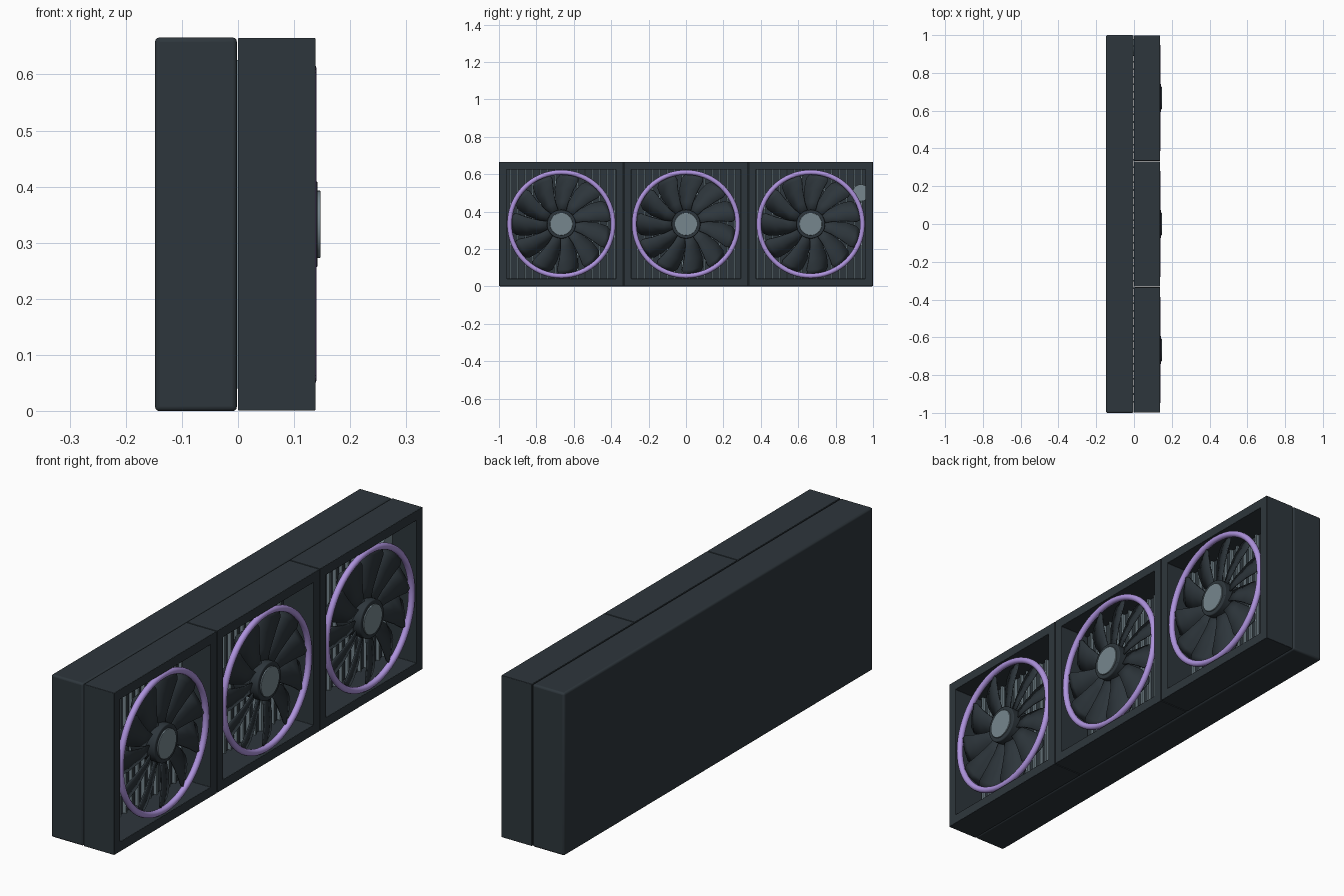
import bpy, bmesh
from math import sin, cos, pi, radians
from mathutils import Matrix, Vector

cube = bpy.data.objects.get("Cube")
if cube:
    bpy.data.objects.remove(cube, do_unlink=True)


def material(name, rgb):
    m = bpy.data.materials.new(name)
    m.use_nodes = True
    m.diffuse_color = (*rgb, 1)
    m.node_tree.nodes["Principled BSDF"].inputs["Base Color"].default_value = (*rgb, 1)
    return m


charcoal = material("charcoal", (0.027, 0.037, 0.045))
grey = material("steel grey", (0.18, 0.24, 0.27))
purple = material("purple", (0.42, 0.29, 0.72))

MID_Z = 0.333
PITCH = 2 / 3


def finish(name, bm, mat, bevel=0, smooth=False):
    bmesh.ops.recalc_face_normals(bm, faces=bm.faces)
    mesh = bpy.data.meshes.new(name)
    bm.to_mesh(mesh)
    bm.free()
    mesh.materials.append(mat)
    ob = bpy.data.objects.new(name, mesh)
    bpy.context.collection.objects.link(ob)
    if bevel:
        mod = ob.modifiers.new("soft edges", 'BEVEL')
        mod.width, mod.segments, mod.limit_method = bevel, 3, 'ANGLE'
    if smooth:
        bpy.ops.object.select_all(action='DESELECT')
        ob.select_set(True)
        bpy.context.view_layer.objects.active = ob
        bpy.ops.object.shade_smooth_by_angle(angle=radians(40))
    return ob


def add_box(bm, lo, hi):
    lo, hi = Vector(lo), Vector(hi)
    m = Matrix.Translation((lo + hi) / 2) @ Matrix.Diagonal((*(hi - lo), 1))
    bmesh.ops.create_cube(bm, size=1, matrix=m)


def disc(name, mat, y, z, radius, x0, x1, bevel=0):
    bm = bmesh.new()
    m = Matrix.Translation(((x0 + x1) / 2, y, z)) @ Matrix.Rotation(pi / 2, 4, 'Y')
    bmesh.ops.create_cone(bm, cap_ends=True, segments=48, radius1=radius,
                          radius2=radius, depth=x1 - x0, matrix=m)
    return finish(name, bm, mat, bevel, True)


def fan_frame(name, y):
    # square tube: outer and inner loops joined at both ends
    bm = bmesh.new()
    rings = []
    for x, half in ((0, 0.332), (0.138, 0.332), (0.138, 0.292), (0, 0.292)):
        rings.append([bm.verts.new((x, y + half * a, MID_Z + half * b))
                      for a, b in ((-1, -1), (1, -1), (1, 1), (-1, 1))])
    for k in range(4):
        a, b = rings[k], rings[(k + 1) % 4]
        for i in range(4):
            j = (i + 1) % 4
            bm.faces.new((a[i], a[j], b[j], b[i]))
    finish(name, bm, charcoal, 0.002)


def fan_ring(name, y):
    bpy.ops.mesh.primitive_torus_add(major_segments=64, minor_segments=12,
                                     major_radius=0.277, minor_radius=0.013,
                                     location=(0.127, y, MID_Z), rotation=(0, pi / 2, 0))
    ob = bpy.context.object
    ob.name = name
    ob.data.materials.append(purple)
    bpy.ops.object.shade_smooth_by_angle(angle=radians(40))


def fan_blades(name, y, count=11):
    # pitched, swept blades; each station: radius, half width, sweep angle
    stations = ((0.06, 0.022, 0), (0.12, 0.034, 0.03), (0.19, 0.05, 0.08),
                (0.245, 0.058, 0.14), (0.268, 0.046, 0.17))
    bm = bmesh.new()
    for n in range(count):
        rows = []
        for r, w, sweep in stations:
            row = []
            for s in (-1, 0, 1):
                a = 2 * pi * n / count + sweep + s * w / r
                x = 0.108 + 0.35 * s * w
                row.append(bm.verts.new((x, y + r * sin(a), MID_Z + r * cos(a))))
            rows.append(row)
        for a, b in zip(rows, rows[1:]):
            for i in range(2):
                bm.faces.new((a[i], a[i + 1], b[i + 1], b[i]))
    ob = finish(name, bm, charcoal, 0, True)
    mod = ob.modifiers.new("thickness", 'SOLIDIFY')
    mod.thickness, mod.offset = 0.006, 0


# radiator body
bm = bmesh.new()
add_box(bm, (-0.148, -1, 0), (-0.002, 1, 0.666))
finish("radiator_body", bm, charcoal, 0.008, True)

# radiator fins
bm = bmesh.new()
for n in range(48):
    y = -0.94 + n * 0.04
    add_box(bm, (-0.004, y - 0.004, 0.04), (0.012, y + 0.004, 0.626))
finish("radiator_fins", bm, grey)

# hose fitting behind the end fan
disc("hose_fitting", grey, 0.935, 0.5, 0.045, -0.01, 0.03)

# fans
for k, side in ((-1, "front"), (0, "middle"), (1, "back")):
    y = k * PITCH
    fan_frame(side + "_fan_frame", y)
    fan_ring(side + "_fan_ring", y)
    fan_blades(side + "_fan_blades", y)
    disc(side + "_fan_hub", charcoal, y, MID_Z, 0.077, 0.03, 0.142, 0.004)
    disc(side + "_fan_cap", grey, y, MID_Z, 0.06, 0.14, 0.147, 0.002)
